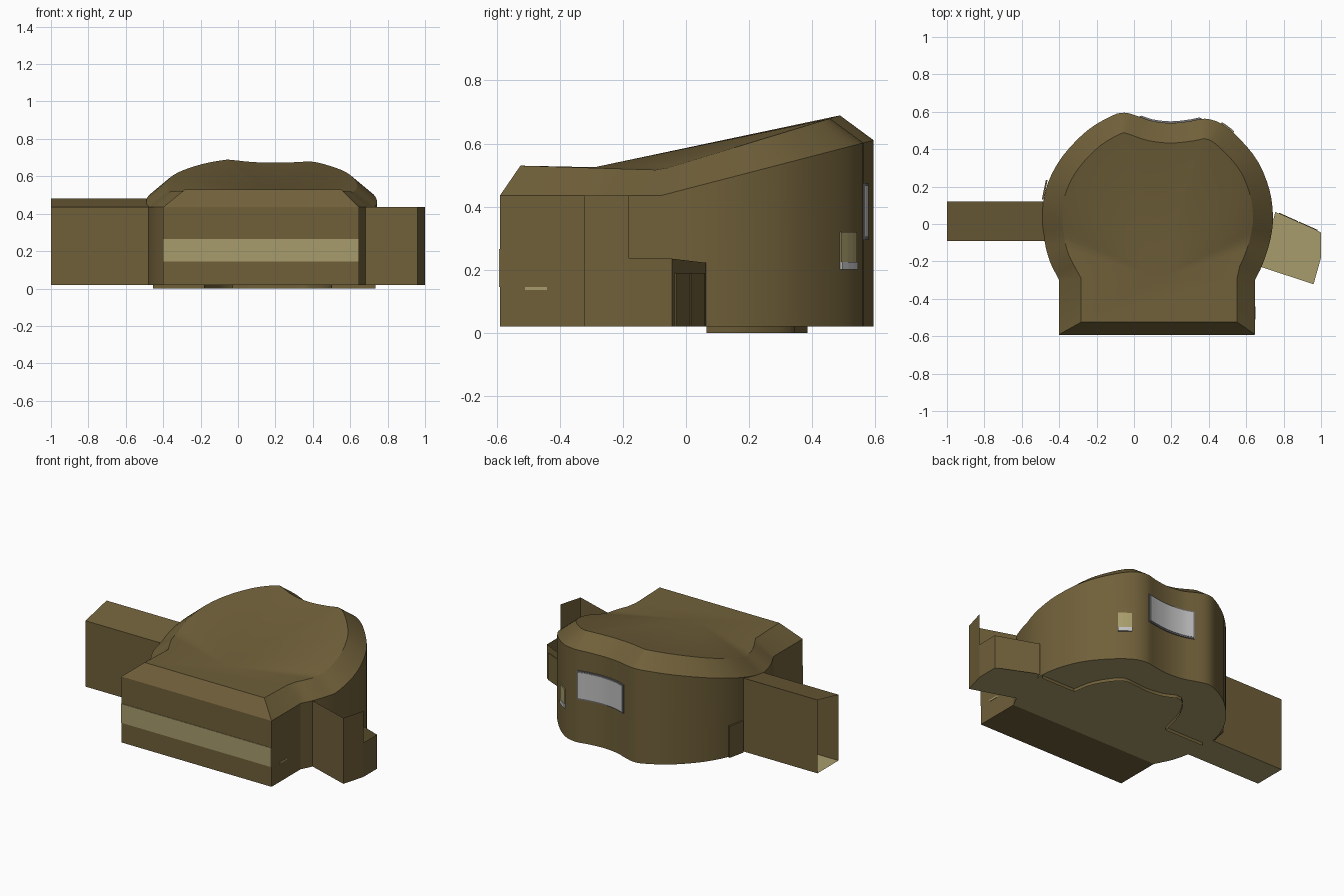
import bpy, bmesh, math
from mathutils import Vector

if "Cube" in bpy.data.objects:
    bpy.data.objects.remove(bpy.data.objects["Cube"])


def material(name, rgb):
    m = bpy.data.materials.new(name)
    m.diffuse_color = (*rgb, 1)
    m.use_nodes = True
    m.node_tree.nodes["Principled BSDF"].inputs["Base Color"].default_value = m.diffuse_color
    return m


BROWN = material("brown wall", (0.162, 0.117, 0.042))
TAN = material("tan floor", (0.39, 0.335, 0.15))
GLASS = material("light grey glass", (0.53, 0.53, 0.54))
FRAME = material("grey frame", (0.16, 0.16, 0.17))


def build(name, verts, faces, mats, rule=None, normals=True):
    """Make a mesh object; rule(face) picks the material slot."""
    me = bpy.data.meshes.new(name)
    me.from_pydata([tuple(v) for v in verts], [], faces)
    for m in mats:
        me.materials.append(m)
    bm = bmesh.new()
    bm.from_mesh(me)
    if normals:
        bmesh.ops.recalc_face_normals(bm, faces=bm.faces)
    if rule:
        for f in bm.faces:
            f.material_index = rule(f)
    bm.to_mesh(me)
    bm.free()
    ob = bpy.data.objects.new(name, me)
    bpy.context.collection.objects.link(ob)
    return ob


def smooth(ob):
    bpy.ops.object.select_all(action='DESELECT')
    ob.select_set(True)
    bpy.context.view_layer.objects.active = ob
    bpy.ops.object.shade_smooth_by_angle(angle=math.radians(25))


def spline(pts, n=3):
    """Catmull-Rom curve through plan points."""
    p = [Vector(q) for q in pts]
    p = [2 * p[0] - p[1]] + p + [2 * p[-1] - p[-2]]
    out = []
    for i in range(1, len(p) - 2):
        a, b, c, d = p[i - 1:i + 3]
        for k in range(n):
            t = k / n
            out.append(0.5 * (2 * b + (c - a) * t + (2 * a - 5 * b + 4 * c - d) * t * t
                              + (3 * b - a - 3 * c + d) * t ** 3))
    return out + [p[-2]]


def ribbon(name, path, z0, z1, mat):
    """Vertical sheet along a plan path; z1 may be a number or one height per point."""
    n = len(path)
    tops = z1 if isinstance(z1, list) else [z1] * n
    v = [(p[0], p[1], z0) for p in path] + [(p[0], p[1], t) for p, t in zip(path, tops)]
    return build(name, v, [(i, i + 1, n + i + 1, n + i) for i in range(n - 1)], [mat])


def plate(name, path, z0, z1, mat, off):
    """Thin plate standing just outside a path that runs anticlockwise in plan."""
    n = len(path)
    front = []
    for i, p in enumerate(path):
        t = (Vector(path[min(i + 1, n - 1)]) - Vector(path[max(i - 1, 0)])).normalized()
        front.append(Vector(p) + Vector((t.y, -t.x)) * off)
    rows = [(path, z0), (front, z0), (front, z1), (path, z1)]
    v = [(p[0], p[1], z) for r, z in rows for p in r]
    f = [(r * n + i, r * n + i + 1, (r + 1) % 4 * n + i + 1, (r + 1) % 4 * n + i)
         for r in range(4) for i in range(n - 1)]
    f += [(0, n, 2 * n, 3 * n), (n - 1, 2 * n - 1, 3 * n - 1, 4 * n - 1)]
    return build(name, v, f, [mat])


# Plan of the round hall, anticlockwise from the right neck to the left neck
curve = spline([(0.647, -0.30), (0.69, -0.21), (0.73, -0.08), (0.743, 0.04), (0.725, 0.18),
                (0.665, 0.33), (0.57, 0.45), (0.47, 0.535), (0.38, 0.563), (0.30, 0.55),
                (0.20, 0.54), (0.10, 0.55), (0.02, 0.577), (-0.05, 0.595), (-0.12, 0.578),
                (-0.25, 0.50), (-0.38, 0.365), (-0.46, 0.22), (-0.49, 0.07), (-0.48, -0.08),
                (-0.45, -0.20), (-0.40, -0.30)])
N = len(curve)
inner = []
for i, p in enumerate(curve):
    t = (curve[min(i + 1, N - 1)] - curve[max(i - 1, 0)]).normalized()
    inner.append(p + Vector((-t.y, t.x)) * 0.107)
inner[0], inner[-1] = Vector((0.551, -0.29)), Vector((-0.283, -0.29))
outer = curve + [Vector((-0.40, -0.59)), Vector((0.647, -0.59))]
inner += [Vector((-0.283, -0.525)), Vector((0.551, -0.525))]
M = len(outer)


def wall_top(y):
    return 0.435 if y < -0.08 else 0.435 + (y + 0.08) * 0.26


def roof_edge(y):
    return 0.53 - (y + 0.525) * 0.031 if y < -0.08 else 0.516 + (y + 0.08) * 0.305


# Hall: walls, sloping eaves, tilted roof and floor
verts = [(p.x, p.y, 0.02) for p in outer]
verts += [(p.x, p.y, wall_top(p.y)) for p in outer]
verts += [(p.x, p.y, roof_edge(p.y)) for p in inner]
verts.append((0.13, -0.29, 0.525))
faces = []
for i in range(M):
    j = (i + 1) % M
    faces += [(i, j, M + j, M + i), (M + i, M + j, 2 * M + j, 2 * M + i)]
faces += [(2 * M + i, 2 * M + i + 1, 3 * M) for i in range(N - 1)]
faces.append((2 * M + N - 1, 2 * M + N, 2 * M + N + 1, 2 * M, 3 * M))
faces += [tuple(range(N)), (0, N - 1, N, N + 1)]
hall = build("hall", verts, faces, [BROWN, TAN],
             lambda f: 1 if f.calc_center_median().z < 0.03 and f.calc_center_median().y > -0.2 else 0)
smooth(hall)

# Left corridor: open-ended tube with a sloping top
section = [(-0.09, 0.02), (0.12, 0.02), (0.12, 0.482), (-0.09, 0.435)]
build("left_corridor", [(x, y, z) for x in (-1.0, -0.47) for y, z in section],
      [(i, (i + 1) % 4, 4 + (i + 1) % 4, 4 + i) for i in range(4)], [BROWN, TAN],
      lambda f: 1 if f.calc_center_median().z < 0.03 else 0)

# Right passage: roofless, with tall and low walls and a light floor
plan = [(0.68, -0.23), (0.96, -0.322), (1.0, -0.18), (1.0, -0.045), (0.755, 0.064)]
build("right_passage_floor", [(x, y, 0.02) for x, y in plan], [(0, 1, 2, 3, 4)], [TAN])
ribbon("right_passage_tall_wall", plan[:3], 0.02, 0.435, BROWN)
ribbon("right_passage_low_wall", plan[2:], 0.02, [0.235, 0.235, 0.222], BROWN)

# Double door on the slanted passage wall
a, b = Vector(plan[3]), Vector(plan[4])
for k, (s, e) in enumerate(((0.08, 0.49), (0.51, 0.92))):
    plate(f"passage_door_{k + 1}", [a.lerp(b, s), a.lerp(b, e)], 0.02, 0.19, BROWN, 0.005)

# Small door beside the left corridor
plate("left_door", [(-0.462, 0.235), (-0.484, 0.13)], 0.02, 0.22, BROWN, 0.009)


def on_wall(x):
    """Point of the rear wall at a given x."""
    for p, q in zip(curve, curve[1:]):
        if p.y > 0.3 and p.x >= x >= q.x:
            return p.lerp(q, (p.x - x) / (p.x - q.x))


def wall_path(x0, x1, n):
    return [on_wall(x0 + (x1 - x0) * i / n) for i in range(n + 1)]


# Rear windows
smooth(plate("rear_window_frame", wall_path(0.362, 0.03, 16), 0.295, 0.475, FRAME, 0.006))
smooth(plate("rear_window_glass", wall_path(0.354, 0.038, 16), 0.304, 0.467, GLASS, 0.009))
plate("small_window_panel", wall_path(0.53, 0.465, 3), 0.225, 0.32, TAN, 0.006)
plate("small_window_sill", wall_path(0.53, 0.465, 3), 0.20, 0.225, GLASS, 0.009)

# Light band across the front and slit on the right side
plate("front_band", [(-0.40, -0.59), (0.645, -0.59)], 0.145, 0.265, TAN, 0.003)
plate("side_slit", [(0.647, -0.51), (0.647, -0.44)], 0.135, 0.145, TAN, 0.003)

# Step riser hanging below the floor
arc = spline([(0.50, 0.065), (0.47, 0.20), (0.38, 0.33), (0.30, 0.345), (0.19, 0.335),
              (0.08, 0.35), (-0.03, 0.385), (-0.13, 0.25), (-0.18, 0.065)])
smooth(ribbon("floor_step", [(0.735, 0.065)] + arc + [(-0.455, 0.065)], 0.0, 0.02, BROWN))
